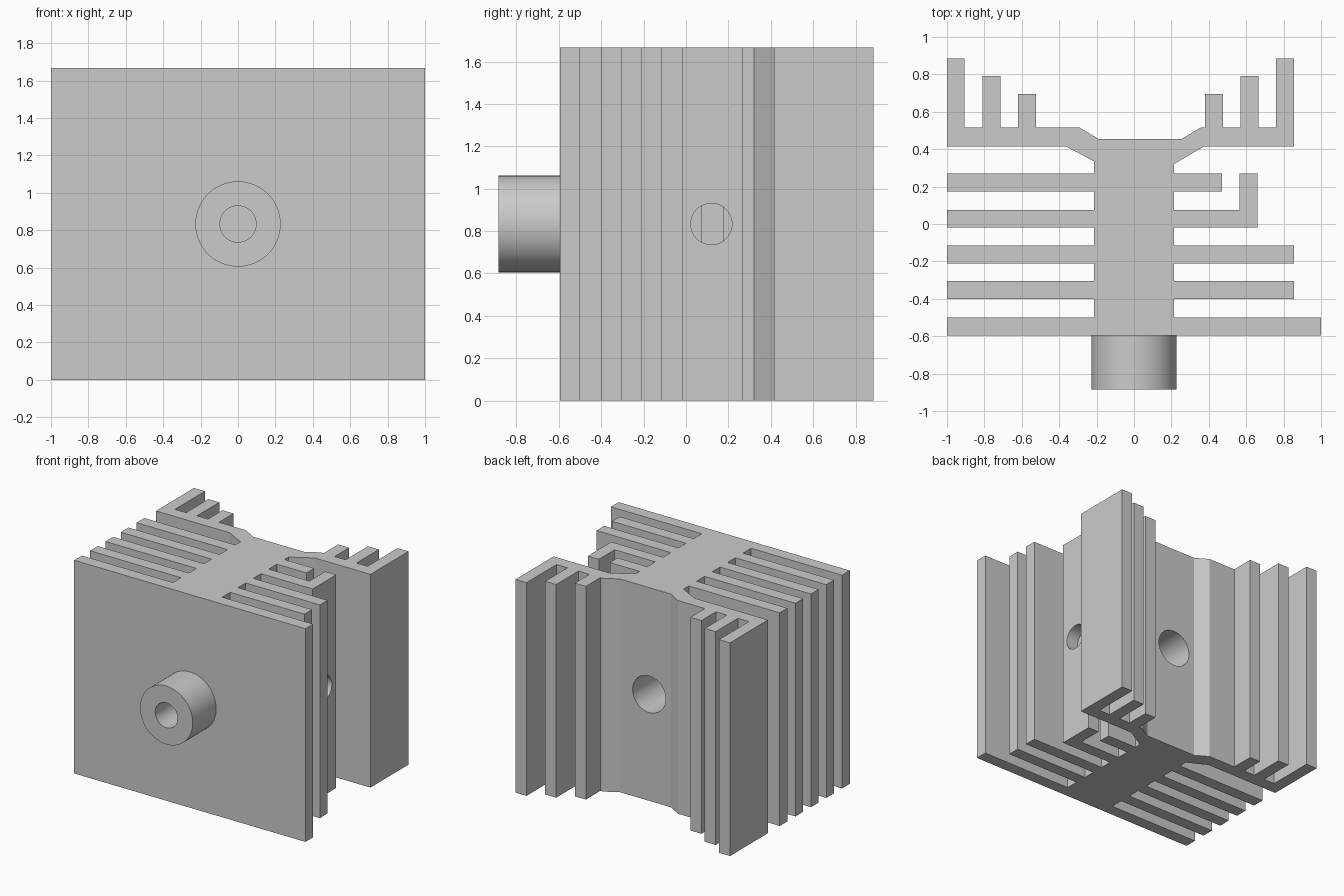
import bpy, bmesh, math
from mathutils import Matrix, Vector

if "Cube" in bpy.data.objects:
    bpy.data.objects.remove(bpy.data.objects["Cube"])

HEIGHT = 1.667
MID = HEIGHT / 2
FIN = 0.095      # fin thickness
CORE = 0.213     # half width of the solid core

metal = bpy.data.materials.new("light grey metal")
metal.use_nodes = True
grey = (0.6, 0.6, 0.6, 1)
metal.diffuse_color = grey
metal.node_tree.nodes["Principled BSDF"].inputs["Base Color"].default_value = grey


def add_object(name, bm):
    bmesh.ops.recalc_face_normals(bm, faces=bm.faces)
    mesh = bpy.data.meshes.new(name)
    bm.to_mesh(mesh)
    bm.free()
    mesh.materials.append(metal)
    obj = bpy.data.objects.new(name, mesh)
    bpy.context.collection.objects.link(obj)
    return obj


def rod(name, start, end, radius):
    """Cylinder between two points."""
    a, b = Vector(start), Vector(end)
    turn = (b - a).to_track_quat('Z', 'Y').to_matrix().to_4x4()
    bm = bmesh.new()
    bmesh.ops.create_cone(bm, cap_ends=True, segments=64, radius1=radius, radius2=radius,
                          depth=(b - a).length, matrix=Matrix.Translation((a + b) / 2) @ turn)
    return add_object(name, bm)


def activate(obj):
    bpy.ops.object.select_all(action='DESELECT')
    obj.select_set(True)
    bpy.context.view_layer.objects.active = obj


def drill(obj, start, end, radius):
    cutter = rod("drill_cutter", start, end, radius)
    mod = obj.modifiers.new("bore", 'BOOLEAN')
    mod.operation = 'DIFFERENCE'
    mod.solver = 'EXACT'
    mod.object = cutter
    activate(obj)
    bpy.ops.object.modifier_apply(modifier=mod.name)
    bpy.data.objects.remove(cutter)


def upright(x, tip, base=0.515):
    """Rear fin standing on the back bar, listed towards -x."""
    return [(x + FIN, base), (x + FIN, tip), (x, tip), (x, base)]


# Extruded section, walked counter-clockwise from the front plate
fin_rows = [-0.595, -0.4, -0.21, -0.02, 0.175]
right_tips = [1.0, 0.855, 0.855, 0.66, 0.47]
section = []
for y, tip in zip(fin_rows, right_tips):
    section += [(CORE, y), (tip, y)]
    if tip == 0.66:   # hooked fin
        section += [(tip, 0.27), (tip - FIN, 0.27), (tip - FIN, y + FIN)]
    else:
        section += [(tip, y + FIN)]
    section.append((CORE, y + FIN))

# Back bar with stepped uprights
section += [(CORE, 0.32), (0.375, 0.415), (0.855, 0.415)]
section += upright(0.76, 0.885)[1:] + upright(0.57, 0.79) + upright(0.38, 0.695)
section += [(0.355, 0.515), (0.255, 0.455), (-0.19, 0.455), (-0.29, 0.515)]
section += upright(-0.62, 0.695) + upright(-0.81, 0.79) + upright(-1, 0.885)[:-1]
section += [(-1, 0.415), (-0.365, 0.415), (-CORE, 0.335)]

# Left fins all reach the same line
for y in reversed(fin_rows):
    section += [(-CORE, y + FIN), (-1, y + FIN), (-1, y), (-CORE, y)]
section = [p for i, p in enumerate(section)
           if p not in ((CORE, fin_rows[0]), (-CORE, fin_rows[0]))]

bm = bmesh.new()
base = bm.faces.new([bm.verts.new((x, y, 0)) for x, y in section])
top = bmesh.ops.extrude_face_region(bm, geom=[base], use_keep_orig=True)
bmesh.ops.translate(bm, vec=(0, 0, HEIGHT),
                    verts=[v for v in top["geom"] if isinstance(v, bmesh.types.BMVert)])
body = add_object("finned_body", bm)

# Front boss
boss = rod("front_boss", (0, -0.885, MID), (0, -0.59, MID), 0.228)

# Blind bores in front and back, and the hole through the hooked fin
for part in (body, boss):
    drill(part, (0, -1, MID), (0, -0.52, MID), 0.097)
drill(body, (0, 0.6, MID), (0, -0.1, MID), 0.143)
drill(body, (0.8, 0.12, MID), (0.56, 0.12, MID), 0.097)

for part in (body, boss):
    activate(part)
    bpy.ops.object.shade_smooth_by_angle(angle=math.radians(25))
